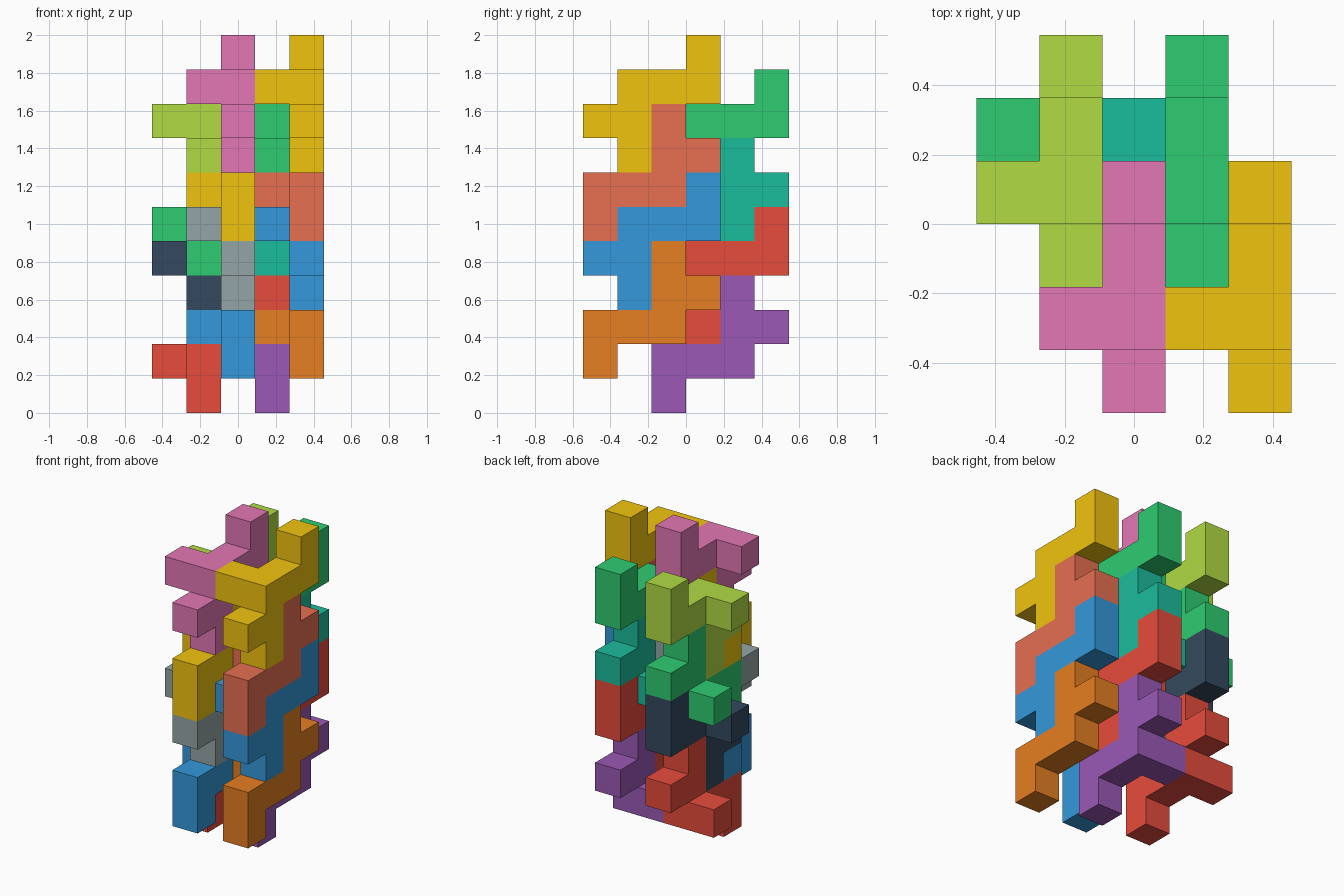
import bpy, bmesh
from mathutils import Vector

if "Cube" in bpy.data.objects:
    bpy.data.objects.remove(bpy.data.objects["Cube"])

U = 2 / 11                                   # cube cell size
ORIGIN = Vector((-2.5, -3, 0)) * U           # corner of the 5 x 6 x 11 cell block

# One eight-cell block: bar of three, end hook, branched foot, side stub
BLOCK = [(0, 3, 3), (0, 3, 2), (0, 2, 2), (0, 1, 2),
         (0, 1, 1), (0, 0, 1), (0, 1, 0), (-1, 1, 2)]
# The same block turned half a turn about x
TURNED = [(x, 3 - y, 3 - z) for x, y, z in BLOCK]


def material(name, hexcode):
    def linear(c):
        return c / 12.92 if c <= 0.04045 else ((c + 0.055) / 1.055) ** 2.4
    rgb = [linear(int(hexcode[i:i + 2], 16) / 255) for i in (0, 2, 4)]
    mat = bpy.data.materials.new(name)
    mat.diffuse_color = (*rgb, 1)
    mat.use_nodes = True
    mat.node_tree.nodes["Principled BSDF"].inputs["Base Color"].default_value = mat.diffuse_color
    return mat


def add_block(name, cells, offset, mat):
    """Skin a set of cells, leaving out the walls between neighbours."""
    cells = {tuple(Vector(c) + Vector(offset)) for c in cells}
    bm = bmesh.new()
    for cell in cells:
        centre = Vector(cell) + Vector((0.5, 0.5, 0.5))
        for axis in range(3):
            for sign in (-1, 1):
                n = Vector((0, 0, 0))
                n[axis] = sign
                if tuple(Vector(cell) + n) in cells:
                    continue
                a = Vector((0, 0, 0))
                a[(axis + 1) % 3] = 0.5
                b = n.cross(a)
                mid = centre + n * 0.5
                corners = [mid - a - b, mid + a - b, mid + a + b, mid - a + b]
                bm.faces.new([bm.verts.new(p * U + ORIGIN) for p in corners])
    bmesh.ops.remove_doubles(bm, verts=bm.verts, dist=1e-4)
    bmesh.ops.dissolve_limit(bm, angle_limit=0.01, verts=bm.verts, edges=bm.edges)
    mesh = bpy.data.meshes.new(name)
    bm.to_mesh(mesh)
    bm.free()
    mesh.materials.append(mat)
    bpy.context.collection.objects.link(bpy.data.objects.new(name, mesh))


PALETTE = dict(yellow="F1C40F", salmon="E76F51", blue="3498DB", orange="E67E22",
               green="2ECC71", teal="1ABC9C", red="E74C3C", purple="9B59B6",
               pink="E377B5", grey="95A5A6", slate="34495E", lime="B0DB43")
MATS = {k: material(k, v) for k, v in PALETTE.items()}

# Four interlocking columns: (name, x, y, lowest z, colours from the bottom up)
COLUMNS = [
    ("front_right", 4, 0, 1, ("orange", "blue", "salmon", "yellow")),
    ("back_right", 3, 2, 0, ("purple", "red", "teal", "green")),
    ("front_left", 2, 0, 1, ("blue", "grey", "yellow", "pink")),
    ("back_left", 1, 2, 0, ("red", "slate", "green", "lime")),
]
for name, x, y, z, colours in COLUMNS:
    for level, colour in enumerate(colours):
        # Each pair of blocks rises four cells; the upper one sits two higher
        cells = BLOCK if level % 2 else TURNED
        add_block(f"{name}_block_{level + 1}", cells, (x, y, z + 2 * level), MATS[colour])
